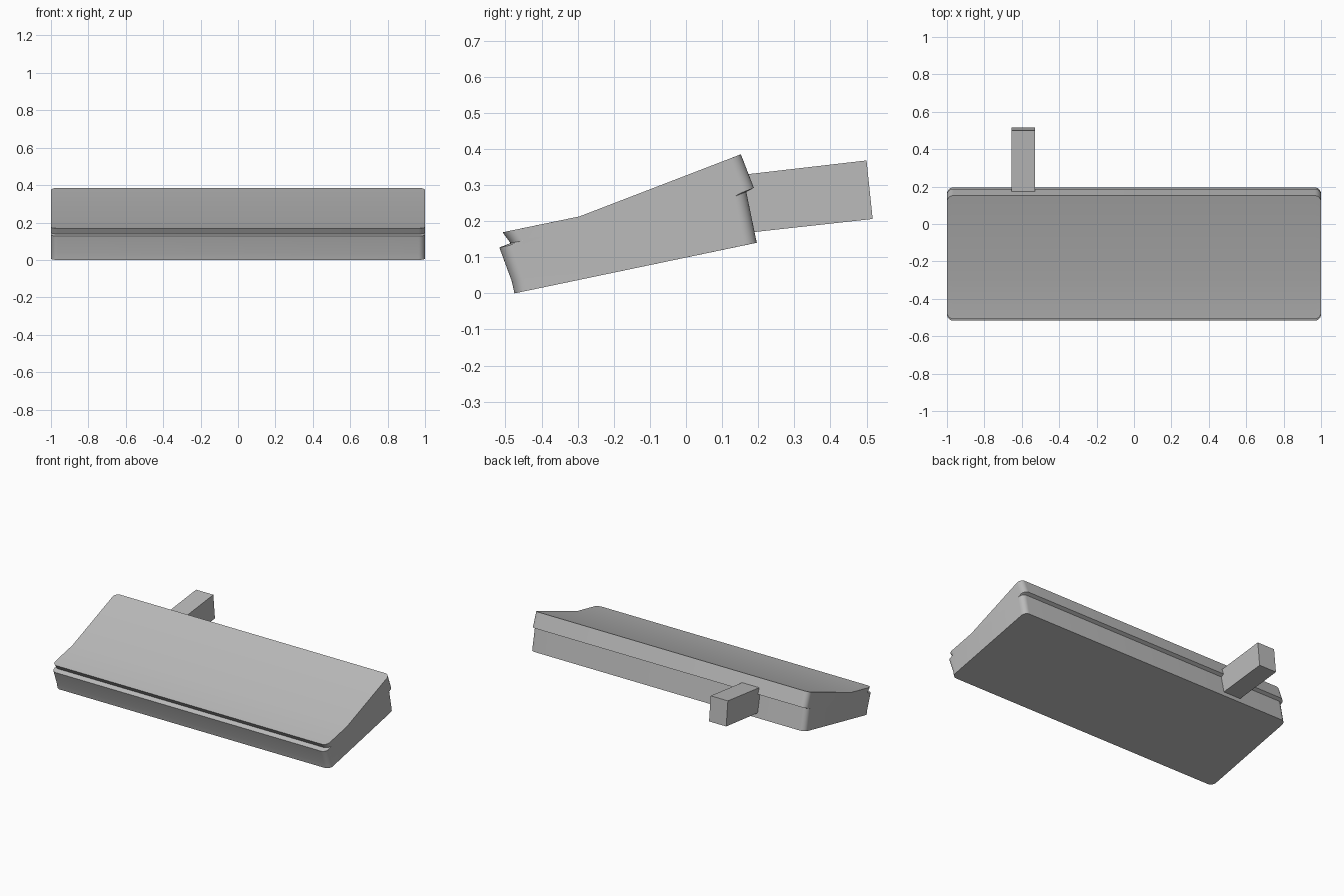
import bpy
import bmesh
import math
from mathutils import Vector

cube = bpy.data.objects.get("Cube")
if cube:
    bpy.data.objects.remove(cube, do_unlink=True)

grey = bpy.data.materials.new("plain grey")
grey.use_nodes = True
grey.diffuse_color = (0.5, 0.5, 0.5, 1)
grey.node_tree.nodes["Principled BSDF"].inputs["Base Color"].default_value = (0.5, 0.5, 0.5, 1)


def loft(name, sections):
    """Skin a list of (x, [(y, z), ...]) sections and cap both ends."""
    bm = bmesh.new()
    rings = [[bm.verts.new((x, y, z)) for y, z in pts] for x, pts in sections]
    for a, b in zip(rings, rings[1:]):
        for i in range(len(a)):
            j = (i + 1) % len(a)
            bm.faces.new((a[i], a[j], b[j], b[i]))
    bm.faces.new(rings[0])
    bm.faces.new(rings[-1])
    bmesh.ops.recalc_face_normals(bm, faces=bm.faces)
    mesh = bpy.data.meshes.new(name)
    bm.to_mesh(mesh)
    bm.free()
    mesh.materials.append(grey)
    obj = bpy.data.objects.new(name, mesh)
    bpy.context.collection.objects.link(obj)
    return obj


# Wedge body: side profile split into front, top bend and back points
front = [(-0.475, 0.0), (-0.483, 0.035), (-0.517, 0.127), (-0.486, 0.139), (-0.508, 0.169)]
bend = [(-0.295, 0.213)]
back = [(0.152, 0.385), (0.188, 0.292), (0.167, 0.281), (0.196, 0.14)]
inward_front = Vector((0.98, 0.2))
inward_back = [Vector((-0.93, -0.36))] * 3 + [Vector((-0.98, -0.2))]


def profile(inset):
    pts = [Vector(p) + inward_front * inset for p in front]
    pts += [Vector(p) for p in bend]
    pts += [Vector(p) + d * inset for p, d in zip(back, inward_back)]
    return pts


# Rounded upright corners at both ends
radius, steps = 0.035, 8
angles = [math.pi / 2 * i / steps for i in range(steps + 1)]
half = [(1 - radius + radius * math.sin(a), profile(radius * (1 - math.cos(a)))) for a in angles]
sections = [(-x, pts) for x, pts in reversed(half)] + half
body = loft("keyboard_body", sections)

# Square block on the back, offset to the right
block = [(0.12, 0.162), (0.12, 0.324), (0.5, 0.368), (0.517, 0.206)]
loft("rear_block", [(-0.655, block), (-0.53, block)])

bpy.ops.object.select_all(action="DESELECT")
body.select_set(True)
bpy.context.view_layer.objects.active = body
bpy.ops.object.shade_smooth_by_angle(angle=math.radians(30))
